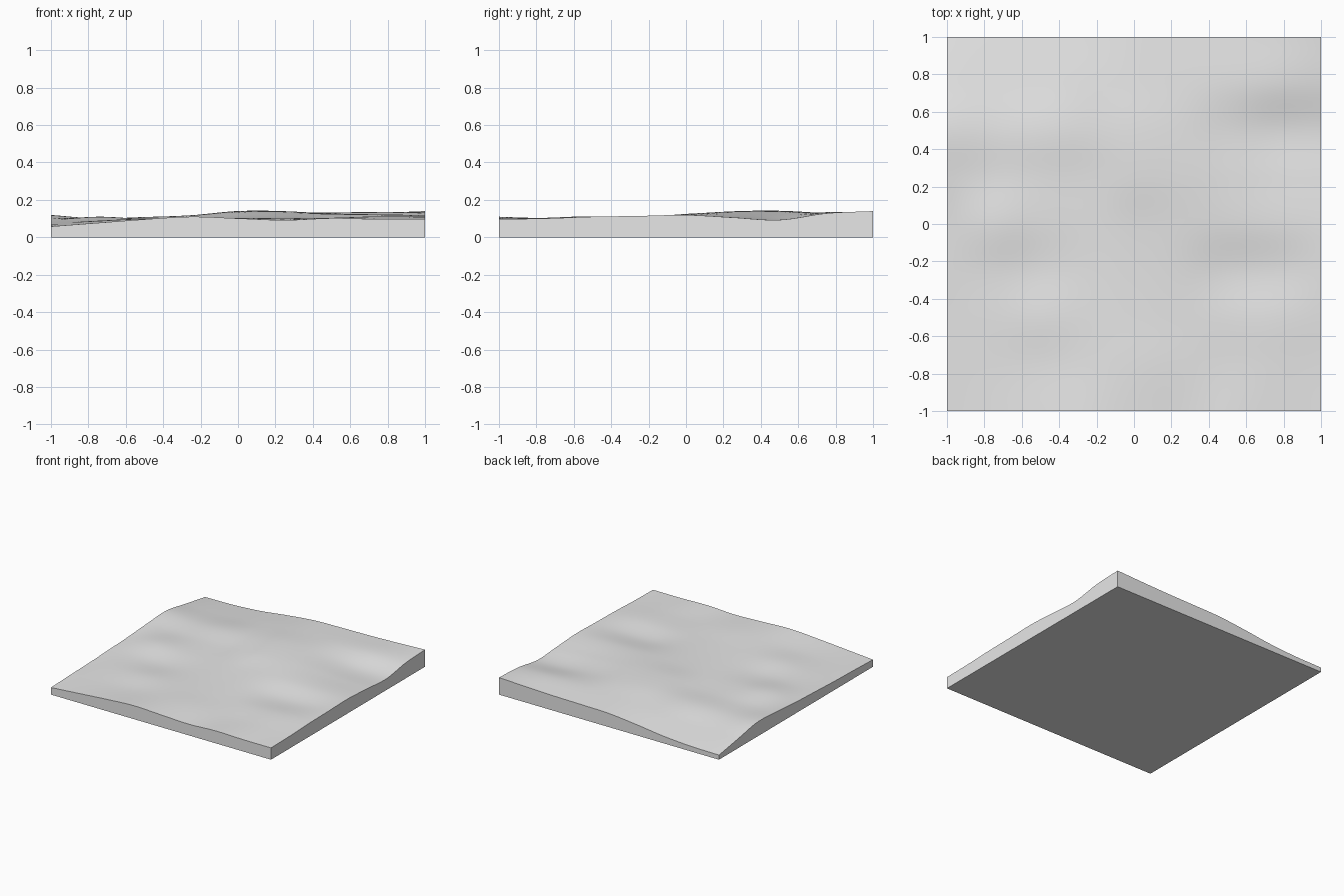
import bpy
import bmesh
import math

cube = bpy.data.objects.get("Cube")
if cube:
    bpy.data.objects.remove(cube, do_unlink=True)

# Coarse control heights in thousandths, rows from front to back
CONTROL = [
    (58, 77, 96, 110, 101, 92, 102, 97, 97),
    (66, 80, 90, 100, 104, 100, 98, 104, 101),
    (72, 88, 100, 98, 100, 102, 104, 112, 110),
    (82, 90, 86, 94, 102, 108, 96, 100, 114),
    (92, 110, 98, 98, 112, 124, 124, 122, 119),
    (108, 96, 98, 104, 134, 138, 126, 112, 106),
    (118, 100, 108, 118, 140, 138, 118, 98, 93),
    (78, 72, 82, 108, 126, 130, 132, 134, 128),
    (38, 42, 58, 88, 112, 118, 122, 130, 140),
]
SEGMENTS = 64


def spline(values, coordinate):
    """Smooth curve through evenly spaced values, coordinate from -1 to 1."""
    last = len(values) - 1
    position = (coordinate + 1) / 2 * last
    i = max(0, min(last - 1, math.floor(position)))
    t = position - i
    b, c = values[i], values[i + 1]
    a = values[i - 1] if i > 0 else 2 * b - c
    d = values[i + 2] if i + 2 <= last else 2 * c - b
    return b + t / 2 * (c - a + t * (2 * a - 5 * b + 4 * c - d
                                     + t * (3 * (b - c) + d - a)))


def terrain_height(x, y):
    return spline([spline(row, x) for row in CONTROL], y) / 1000


def make_material(name, colour):
    material = bpy.data.materials.new(name)
    material.use_nodes = True
    material.diffuse_color = colour
    shader = material.node_tree.nodes["Principled BSDF"]
    shader.inputs["Base Color"].default_value = colour
    return material


bm = bmesh.new()

# Rolling ground surface
bmesh.ops.create_grid(bm, x_segments=SEGMENTS, y_segments=SEGMENTS, size=1)
for vert in bm.verts:
    vert.co.z = terrain_height(vert.co.x, vert.co.y)

# Straight skirt down to the flat underside
rim = [edge for edge in bm.edges if edge.is_boundary]
skirt = bmesh.ops.extrude_edge_only(bm, edges=rim)["geom"]
for item in skirt:
    if isinstance(item, bmesh.types.BMVert):
        item.co.z = 0

# Underside
base_rim = [edge for edge in bm.edges if edge.is_boundary]
bmesh.ops.contextual_create(bm, geom=base_rim)
bmesh.ops.recalc_face_normals(bm, faces=bm.faces)

mesh = bpy.data.meshes.new("terrain_slab")
bm.to_mesh(mesh)
bm.free()
mesh.materials.append(make_material("light grey", (0.8, 0.8, 0.8, 1)))

slab = bpy.data.objects.new("terrain_slab", mesh)
bpy.context.collection.objects.link(slab)
bpy.ops.object.select_all(action="DESELECT")
slab.select_set(True)
bpy.context.view_layer.objects.active = slab
bpy.ops.object.shade_smooth_by_angle(angle=math.radians(30))
